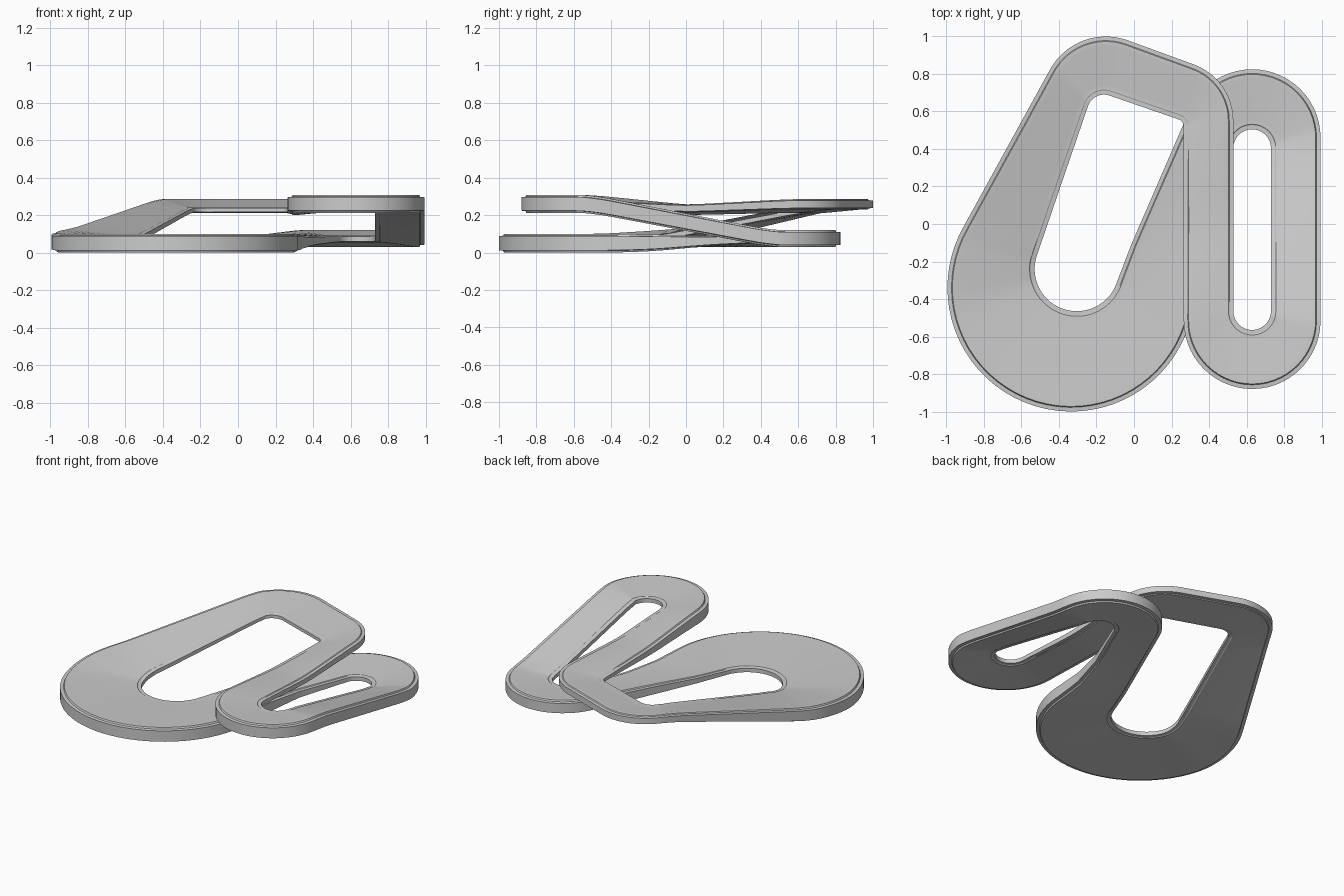
import bpy, bmesh
from math import radians, cos, sin
from mathutils import Vector

if "Cube" in bpy.data.objects:
    bpy.data.objects.remove(bpy.data.objects["Cube"])

# Edge states: (left height, right height, left half thickness, right half thickness)
LOW = Vector((.05, .05, .05, .018))
RISING = Vector((.08, .075, .047, .018))
HIGH = Vector((.258, .226, .027, .014))
OVER = Vector((.234, .228, .021, .028))
SMALL_LOW_END = Vector((.26, .26, .018, .048))
SMALL_TOP_END = Vector((.072, .075, .018, .045))
UNDER = Vector((.062, .062, .028, .032))
UNDER_END = Vector((.052, .054, .043, .022))

# Bends of the closed ribbon, in travel order.
# Each bend: left edge arc, right edge arc (cx, cy, r, start deg, end deg), steps, states
BENDS = [
    # big lower-left turn (clockwise)
    ((-.345, -.34, .66, -2, -170), (-.315, -.24, .225, -20, -165), 32, LOW, LOW),
    ((-.345, -.34, .66, -170, -209), (-.315, -.24, .225, -165, -200), 8, LOW, RISING),
    # top corner
    ((-.16, .66, .34, 151, 69), (-.17, .60, .09, 160, 69), 14, HIGH, HIGH),
    # right shoulder
    ((.20, .55, .32, 69, 0), (.215, .52, .04, 69, 0), 12, HIGH, HIGH),
    # straight strip passing over
    ((.52, .0, 0, 0, 0), (.255, .0, 0, 0, 0), 0, OVER, OVER),
    # small lower-right turn (anticlockwise)
    ((.62, -.465, .10, 180, 360), (.62, -.515, .365, 180, 360), 28, SMALL_LOW_END, SMALL_LOW_END),
    # small upper-right turn
    ((.62, .405, .10, 0, 155), (.62, .46, .365, 0, 155), 24, SMALL_TOP_END, SMALL_TOP_END),
    # strip passing under, back to the big turn
    ((.39, .10, 0, 0, 0), (.075, .12, 0, 0, 0), 0, UNDER, UNDER),
    ((.332, -.15, 0, 0, 0), (-.025, -.11, 0, 0, 0), 0, UNDER_END, UNDER_END),
]


def arc_point(arc, t):
    cx, cy, r, a0, a1 = arc
    a = radians(a0 + (a1 - a0) * t)
    return Vector((cx + r * cos(a), cy + r * sin(a)))


def bend_stations(bend):
    left, right, n, s0, s1 = bend
    ts = [i / max(n, 1) for i in range(n + 1)]
    return [(arc_point(left, t), arc_point(right, t), s0.lerp(s1, t)) for t in ts]


def ribbon_stations():
    groups = [bend_stations(b) for b in BENDS]
    out = []
    for k, group in enumerate(groups):
        a, b = group[-1], groups[(k + 1) % len(groups)][0]
        gap = ((a[0] + a[1]) - (b[0] + b[1])).length / 2
        if gap < .001:
            out += group[:-1]
            continue
        out += group
        n = max(1, round(gap / .06))
        for i in range(1, n):
            out.append(tuple(p.lerp(q, i / n) for p, q in zip(a, b)))
    # ease the height changes
    for _ in range(2):
        m = len(out)
        out = [(s[0], s[1], (out[i - 1][2] + 2 * s[2] + out[(i + 1) % m][2]) / 4)
               for i, s in enumerate(out)]
    return out


# Stepped rim: inset from edge, share of the half thickness
RIM = [(0, .76), (.022, .80), (.027, 1), (.055, 1)]


def section(station):
    left, right, (zl, zr, hl, hr) = station
    across = (right - left).normalized()
    half = [(left + across * d, zl, hl * s) for d, s in RIM]
    half += [(right - across * d, zr, hr * s) for d, s in reversed(RIM)]
    ring = [(p.x, p.y, z + e) for p, z, e in half]
    ring += [(p.x, p.y, z - e) for p, z, e in reversed(half)]
    return ring


# Skin the sections into one closed ribbon
bm = bmesh.new()
rings = [[bm.verts.new(co) for co in section(s)] for s in ribbon_stations()]
for i, ring in enumerate(rings):
    nxt = rings[(i + 1) % len(rings)]
    for j in range(len(ring)):
        k = (j + 1) % len(ring)
        bm.faces.new((ring[j], ring[k], nxt[k], nxt[j]))
bmesh.ops.recalc_face_normals(bm, faces=bm.faces)

# Rest it on the ground and centre it
axes = [[v.co[i] for v in bm.verts] for i in range(3)]
shift = Vector((-(min(axes[0]) + max(axes[0])) / 2,
                -(min(axes[1]) + max(axes[1])) / 2, -min(axes[2])))
bmesh.ops.translate(bm, verts=bm.verts, vec=shift)

mesh = bpy.data.meshes.new("looped_ribbon")
bm.to_mesh(mesh)
bm.free()
ribbon = bpy.data.objects.new("looped_ribbon", mesh)
bpy.context.collection.objects.link(ribbon)
bpy.context.view_layer.objects.active = ribbon
ribbon.select_set(True)
bpy.ops.object.shade_smooth_by_angle(angle=radians(25))
